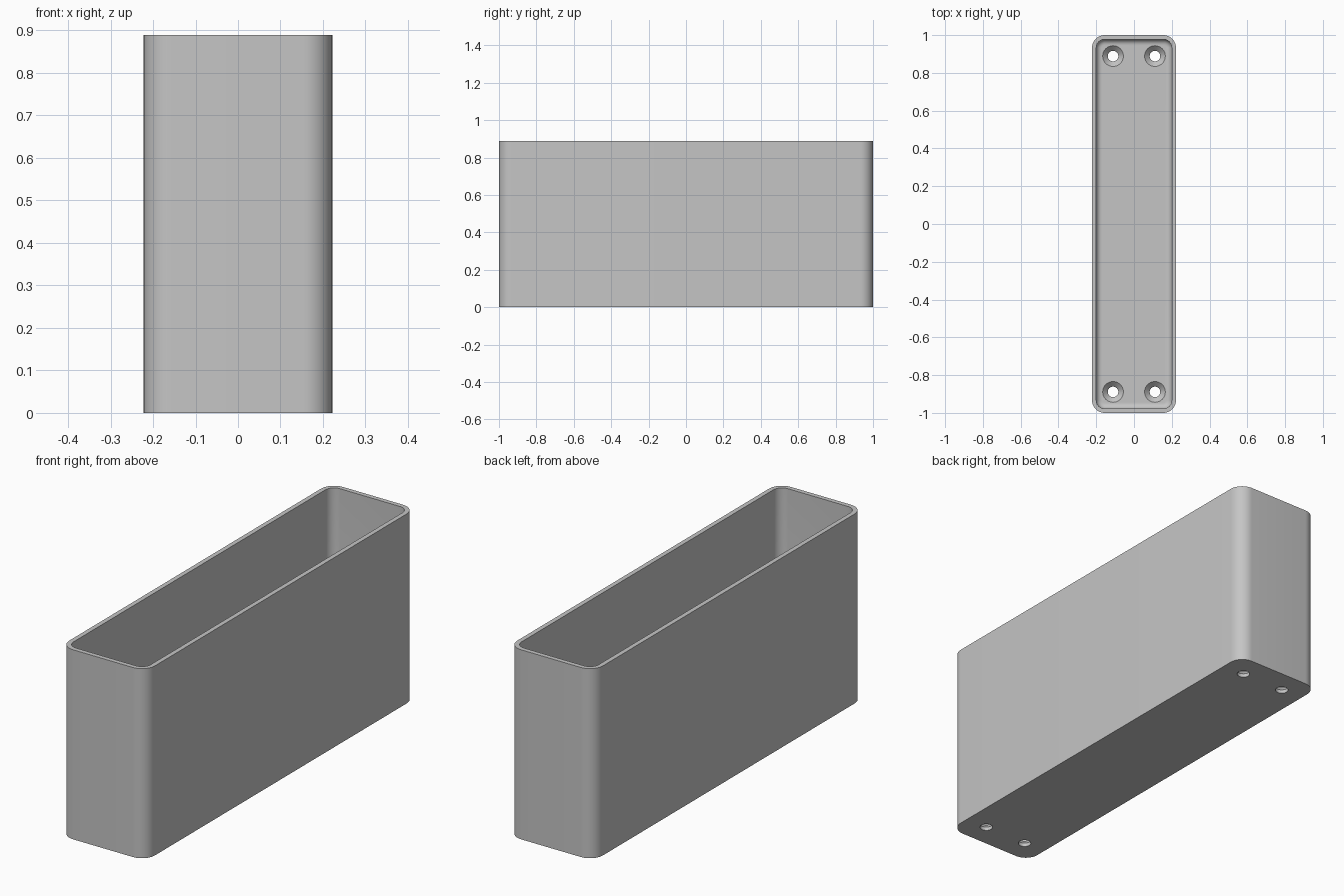
import bpy, bmesh, math

if "Cube" in bpy.data.objects:
    bpy.data.objects.remove(bpy.data.objects["Cube"], do_unlink=True)

HALF_X, HALF_Y, HEIGHT = 0.222, 1.0, 0.889
CORNER, WALL, FLOOR, FILLET = 0.067, 0.022, 0.044, 0.03

grey = bpy.data.materials.new("plain grey")
grey.use_nodes = True
grey.diffuse_color = (0.56, 0.56, 0.56, 1)
grey.node_tree.nodes["Principled BSDF"].inputs["Base Color"].default_value = grey.diffuse_color


def rounded_ring(bm, inset, z, steps=12):
    """Loop of vertices around a rounded rectangle."""
    r = max(CORNER - inset, 0.012)
    cx, cy = HALF_X - inset - r, HALF_Y - inset - r
    ring = []
    for quarter, (sx, sy) in enumerate([(1, 1), (-1, 1), (-1, -1), (1, -1)]):
        for i in range(steps + 1):
            a = (quarter + i / steps) * math.pi / 2
            ring.append(bm.verts.new((sx * cx + r * math.cos(a), sy * cy + r * math.sin(a), z)))
    return ring


def new_object(name, bm):
    bmesh.ops.recalc_face_normals(bm, faces=bm.faces)
    mesh = bpy.data.meshes.new(name)
    bm.to_mesh(mesh)
    bm.free()
    mesh.materials.append(grey)
    obj = bpy.data.objects.new(name, mesh)
    bpy.context.collection.objects.link(obj)
    return obj


def skin(bm, rings):
    """Join successive loops and close both ends."""
    for low, high in zip(rings, rings[1:]):
        n = len(low)
        for i in range(n):
            j = (i + 1) % n
            bm.faces.new((low[i], low[j], high[j], high[i]))
    bm.faces.new(rings[0][::-1])
    bm.faces.new(rings[-1])


# Open box: outside, rim, inside wall, rounded edge at the floor
profile = [(0, 0), (0, HEIGHT), (WALL, HEIGHT)]
for i in range(7):
    a = i / 6 * math.pi / 2
    profile.append((WALL + FILLET * (1 - math.cos(a)), FLOOR + FILLET * (1 - math.sin(a))))
bm = bmesh.new()
skin(bm, [rounded_ring(bm, inset, z) for inset, z in profile])
box = new_object("open_box", bm)

# Four countersunk screw holes through the floor
HOLE, SINK = 0.028, 0.055
bm = bmesh.new()
for x in (-0.111, 0.111):
    for y in (-0.889, 0.889):
        rings = []
        for r, z in [(HOLE, -0.05), (HOLE, FLOOR - SINK + HOLE), (SINK, FLOOR), (SINK, FLOOR + 0.02)]:
            rings.append([bm.verts.new((x + r * math.cos(k * math.tau / 32),
                                        y + r * math.sin(k * math.tau / 32), z)) for k in range(32)])
        skin(bm, rings)
cutter = new_object("screw_hole_cutter", bm)
cutter.hide_render = True

cut = box.modifiers.new("screw holes", "BOOLEAN")
cut.operation = "DIFFERENCE"
cut.solver = "EXACT"
cut.object = cutter

bpy.ops.object.select_all(action="DESELECT")
bpy.context.view_layer.objects.active = box
box.select_set(True)
bpy.ops.object.modifier_apply(modifier=cut.name)
bpy.data.objects.remove(cutter, do_unlink=True)
bpy.ops.object.shade_smooth_by_angle(angle=math.radians(30))
